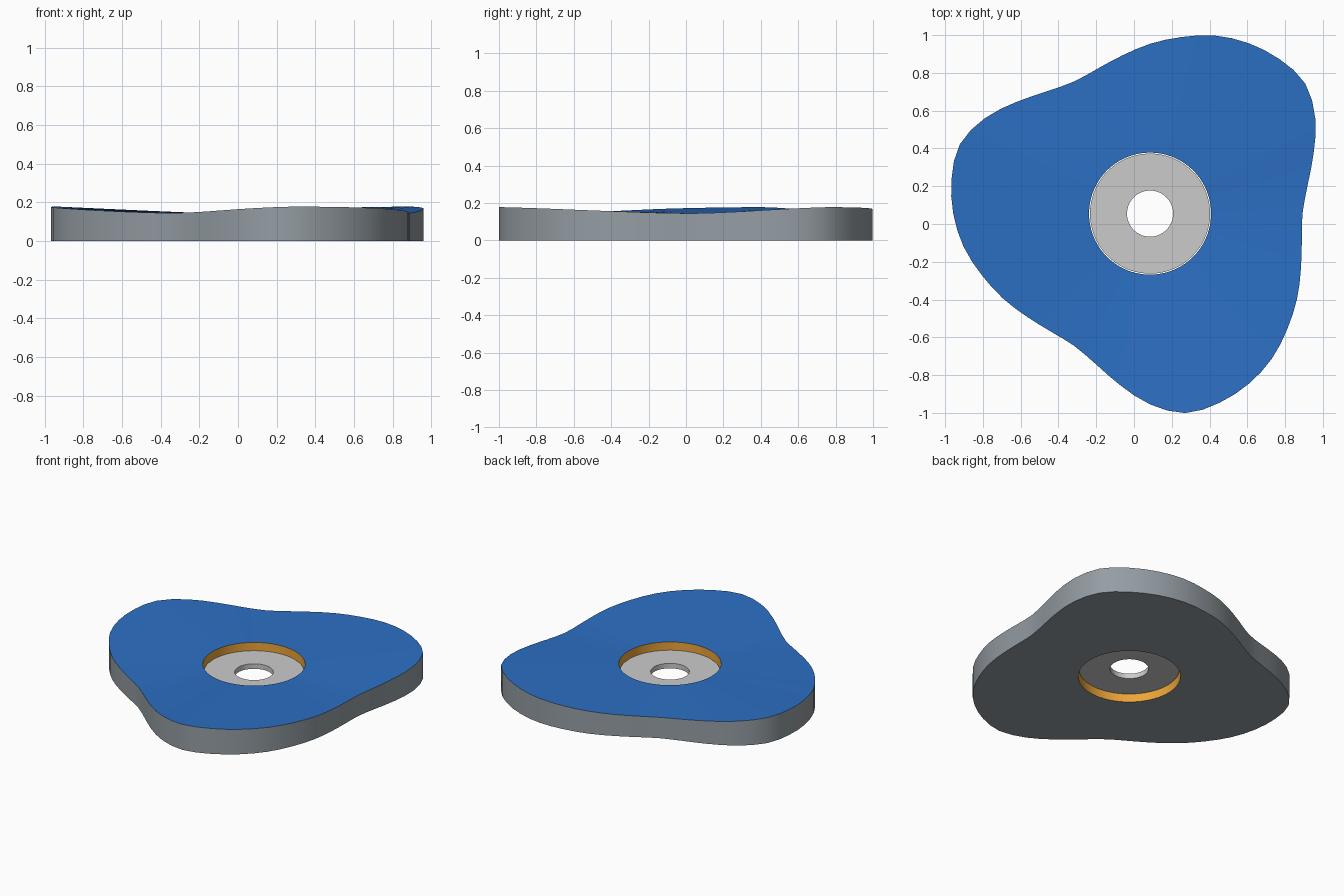
import bpy, bmesh, math

if "Cube" in bpy.data.objects:
    bpy.data.objects.remove(bpy.data.objects["Cube"])

CX, CY = 0.085, 0.055        # axis of the hole
N = 72                       # sides around
BORE_R, RIM_Z = 0.323, 0.145
# Radius of one swept lobe every 10 degrees; it repeats three times round
LOBE = [0.807, 0.846, 0.921, 1.010, 1.072, 1.067,
        1.042, 1.003, 0.949, 0.899, 0.850, 0.816]


def lobe_radius(deg):
    """Smooth periodic interpolation of the lobe profile."""
    i, t = int(deg // 10), (deg % 10) / 10
    a, b, c, d = (LOBE[(i + k) % 12] for k in (-1, 0, 1, 2))
    return b + 0.5 * t * (c - a + t * (2*a - 5*b + 4*c - d + t * (3*(b - c) + d - a)))


def material(name, rgb):
    m = bpy.data.materials.new(name)
    m.diffuse_color = (*rgb, 1)
    m.use_nodes = True
    m.node_tree.nodes["Principled BSDF"].inputs["Base Color"].default_value = m.diffuse_color
    return m


def ring_solid(name, rings, mats=(), slots=(0, 0, 0, 0)):
    """Closed ring: each entry of rings maps an angle in degrees to (radius, z)."""
    bm = bmesh.new()
    loops = []
    for ring in rings:
        loop = []
        for k in range(N):
            deg = 360 * k / N
            r, z = ring(deg)
            a = math.radians(deg)
            loop.append(bm.verts.new((CX + r * math.cos(a), CY + r * math.sin(a), z)))
        loops.append(loop)
    for j, slot in enumerate(slots):
        lo, hi = loops[j], loops[(j + 1) % len(loops)]
        for k in range(N):
            n = (k + 1) % N
            f = bm.faces.new((lo[k], lo[n], hi[n], hi[k]))
            f.material_index = slot
    bmesh.ops.recalc_face_normals(bm, faces=bm.faces)
    me = bpy.data.meshes.new(name)
    bm.to_mesh(me)
    bm.free()
    for m in mats:
        me.materials.append(m)
    ob = bpy.data.objects.new(name, me)
    bpy.context.collection.objects.link(ob)
    bpy.context.view_layer.objects.active = ob
    ob.select_set(True)
    bpy.ops.object.shade_smooth_by_angle(angle=math.radians(30))
    ob.select_set(False)
    return ob


def top_edge(deg):
    r = lobe_radius(deg)
    return r, RIM_Z + (r - 0.805) * 0.122   # lobe tips rise slightly


grey = material("grey", (0.3, 0.34, 0.37))
blue = material("blue", (0.025, 0.16, 0.55))
orange = material("orange", (0.85, 0.38, 0.04))

# Three-lobed plate: grey side and base, blue top, orange bore
ring_solid("lobed_plate",
           [lambda d: (lobe_radius(d), 0), top_edge,
            lambda d: (BORE_R, RIM_Z), lambda d: (BORE_R, 0)],
           (grey, blue, orange), (0, 1, 2, 0))

# Washer held halfway up the bore
ring_solid("centre_washer",
           [lambda d: (0.318, 0.055), lambda d: (0.318, 0.09),
            lambda d: (0.122, 0.09), lambda d: (0.122, 0.055)])
